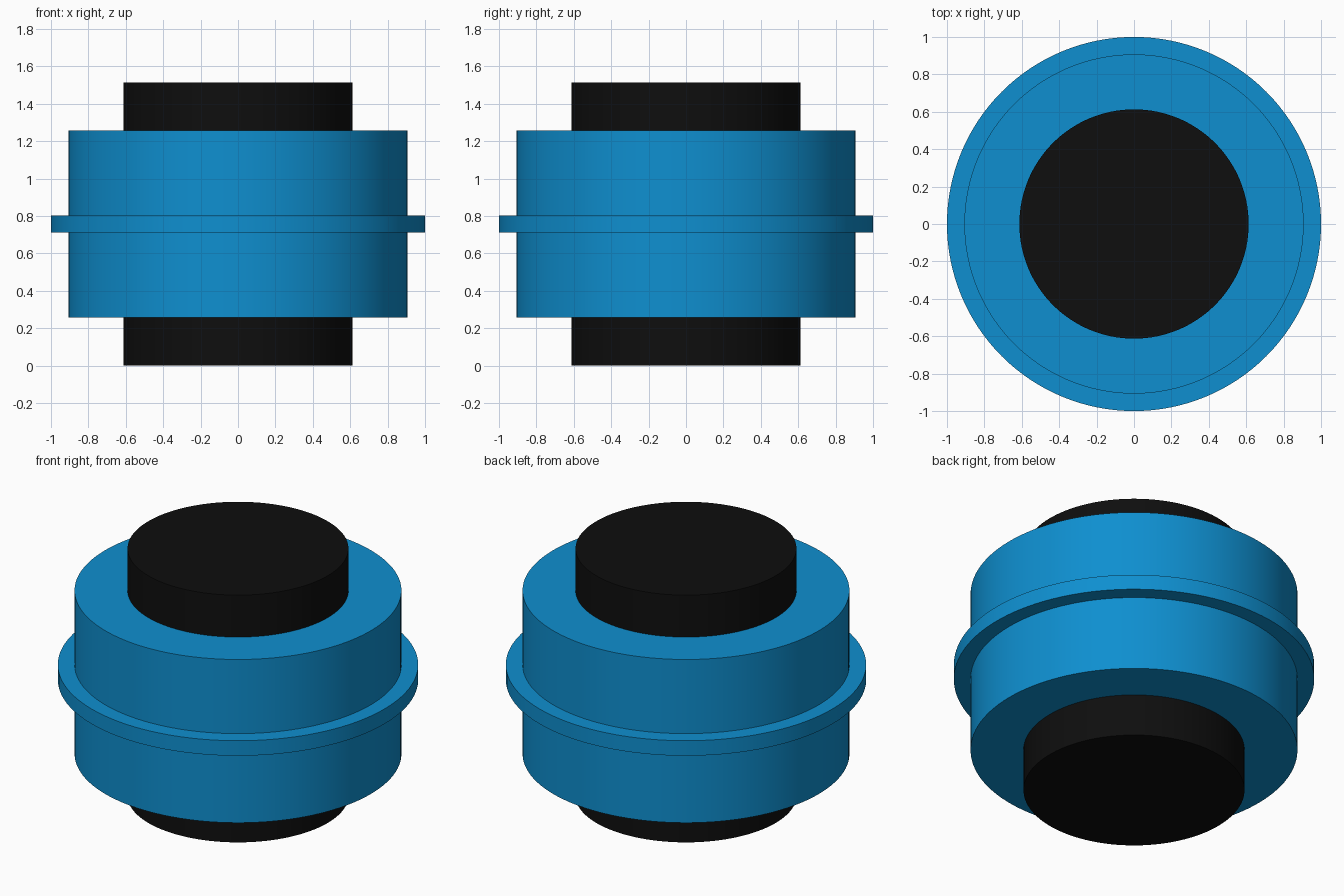
import bpy
import bmesh
import math

if "Cube" in bpy.data.objects:
    bpy.data.objects.remove(bpy.data.objects["Cube"])

SEGMENTS = 128
MID = 0.757  # height of the symmetry plane


def material(name, color):
    mat = bpy.data.materials.new(name)
    mat.diffuse_color = (*color, 1.0)
    mat.use_nodes = True
    mat.node_tree.nodes["Principled BSDF"].inputs["Base Color"].default_value = mat.diffuse_color
    return mat


def lathe(name, profile, mat):
    """Revolve an (r, z) profile about z; points on the axis close the ends."""
    bm = bmesh.new()
    verts = [bm.verts.new((r, 0, z)) for r, z in profile]
    edges = [bm.edges.new(pair) for pair in zip(verts, verts[1:])]
    bmesh.ops.spin(bm, geom=verts + edges, cent=(0, 0, 0), axis=(0, 0, 1),
                   angle=math.tau, steps=SEGMENTS)
    bmesh.ops.remove_doubles(bm, verts=bm.verts, dist=0.0005)
    bmesh.ops.recalc_face_normals(bm, faces=bm.faces)
    mesh = bpy.data.meshes.new(name)
    bm.to_mesh(mesh)
    bm.free()
    mesh.materials.append(mat)
    obj = bpy.data.objects.new(name, mesh)
    bpy.context.collection.objects.link(obj)
    bpy.ops.object.select_all(action='DESELECT')
    obj.select_set(True)
    bpy.context.view_layer.objects.active = obj
    bpy.ops.object.shade_smooth_by_angle(angle=math.radians(30))
    return obj


blue = material("blue", (0.0045, 0.275, 0.63))
black = material("black", (0.0044, 0.0044, 0.0044))

# Black core, emerging above and below the sleeve
AXLE_R = 0.613
lathe("core", [(0, 0), (AXLE_R, 0), (AXLE_R, 2 * MID), (0, 2 * MID)], black)

# Blue sleeve with a thin flange around its middle
lower = [(AXLE_R, MID - 0.5), (0.907, MID - 0.5),
         (0.907, MID - 0.046), (1.0, MID - 0.046)]
upper = [(r, 2 * MID - z) for r, z in reversed(lower)]
lathe("flanged_sleeve", lower + upper, blue)
